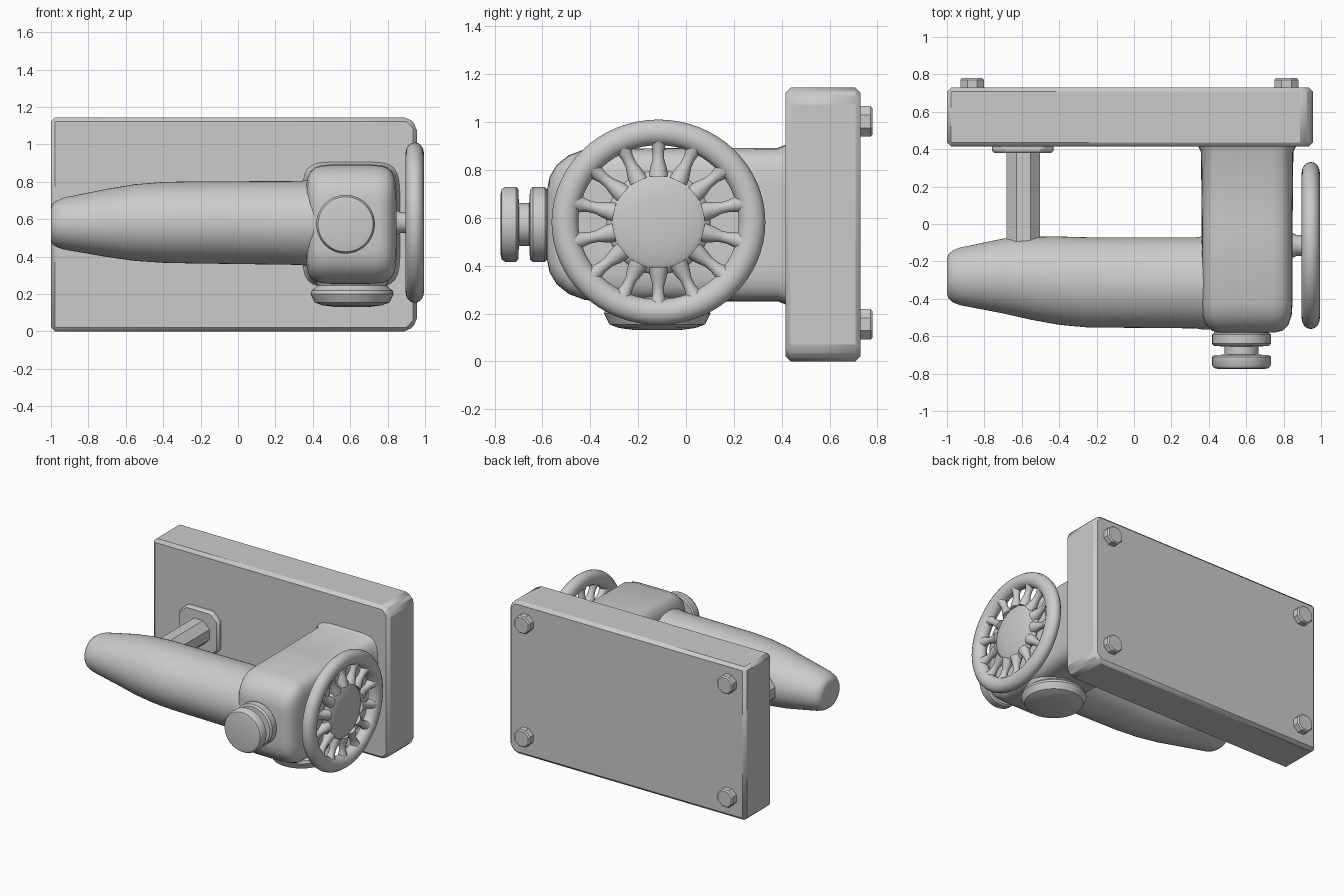
import bpy, bmesh, math

if "Cube" in bpy.data.objects:
    bpy.data.objects.remove(bpy.data.objects["Cube"])

AXES = {'x': lambda t, a, b: (t, a, b),
        'y': lambda t, a, b: (a, t, b),
        'z': lambda t, a, b: (a, b, t)}


def smooth(ob, angle=35):
    bpy.ops.object.select_all(action='DESELECT')
    ob.select_set(True)
    bpy.context.view_layer.objects.active = ob
    bpy.ops.object.shade_smooth_by_angle(angle=math.radians(angle))


def finish(name, bm, bevel=0, segs=1, angle=35):
    bmesh.ops.recalc_face_normals(bm, faces=bm.faces)
    me = bpy.data.meshes.new(name)
    bm.to_mesh(me)
    bm.free()
    ob = bpy.data.objects.new(name, me)
    bpy.context.collection.objects.link(ob)
    if bevel:
        m = ob.modifiers.new("bevel", 'BEVEL')
        m.width, m.segments, m.limit_method = bevel, segs, 'ANGLE'
    smooth(ob, angle)
    return ob


def loft(name, axis, rings, n=48, p=2, turn=0, angle=35):
    """Skin rings of (position, centre a, centre b, radius a, radius b); p squares the section."""
    bm = bmesh.new()
    loops = []
    for t, ca, cb, ra, rb in rings:
        loop = []
        for i in range(n):
            th = 2 * math.pi * i / n + turn
            c, s = math.cos(th), math.sin(th)
            r = (abs(c) ** p + abs(s) ** p) ** (-1 / p)
            loop.append(bm.verts.new(AXES[axis](t, ca + ra * r * c, cb + rb * r * s)))
        loops.append(loop)
    for l0, l1 in zip(loops, loops[1:]):
        for i in range(n):
            j = (i + 1) % n
            bm.faces.new((l0[i], l0[j], l1[j], l1[i]))
    bm.faces.new(loops[0])
    bm.faces.new(loops[-1])
    return finish(name, bm, angle=angle)


def turned(name, axis, ca, cb, profile, **kw):
    return loft(name, axis, [(t, ca, cb, r, r) for t, r in profile], **kw)


# base plate with clipped corners on the wheel side
bm = bmesh.new()
outline = [(-1, 0), (0.91, 0), (0.957, 0.05), (0.957, 1.095), (0.91, 1.145), (-1, 1.145)]
face = bm.faces.new([bm.verts.new((x, 0.415, z)) for x, z in outline])
ext = bmesh.ops.extrude_face_region(bm, geom=[face])
for v in ext['geom']:
    if isinstance(v, bmesh.types.BMVert):
        v.co.y = 0.73
finish("base_plate", bm, bevel=0.022, angle=20)

# four feet
for x in (-0.865, 0.815):
    for z in (0.155, 1.003):
        turned("foot", 'y', x, z, [(0.70, 0.069), (0.77, 0.069), (0.78, 0.06)],
               n=8, turn=math.pi / 8, angle=20)

# pillar, flared at the plate and rounded at the free end
cx, cz = 0.605, 0.572
pillar = [(0.44, 0.27, 0.345), (0.412, 0.26, 0.332), (0.385, 0.247, 0.321), (0, 0.243, 0.32),
          (-0.42, 0.243, 0.316), (-0.49, 0.238, 0.29), (-0.54, 0.22, 0.25),
          (-0.57, 0.19, 0.2), (-0.58, 0.15, 0.15)]
loft("pillar", 'y', [(t, cx, cz, a, b) for t, a, b in pillar], n=72, p=6, angle=50)

# tapering arm
loft("arm", 'x', [(-1.0, -0.28, 0.575, 0.09, 0.08), (-0.993, -0.28, 0.575, 0.117, 0.107),
                  (-0.97, -0.28, 0.575, 0.138, 0.124), (-0.93, -0.28, 0.577, 0.154, 0.139),
                  (-0.7, -0.278, 0.58, 0.2, 0.182), (-0.55, -0.29, 0.582, 0.222, 0.205),
                  (-0.4, -0.303, 0.583, 0.236, 0.216), (-0.25, -0.312, 0.583, 0.241, 0.219),
                  (0.33, -0.315, 0.58, 0.243, 0.224), (0.37, -0.315, 0.58, 0.25, 0.23),
                  (0.45, -0.315, 0.58, 0.25, 0.23)], n=56, angle=45)

# needle bar and its seat on the plate
turned("needle_bar", 'y', -0.592, 0.575, [(-0.2, 0.098), (0.39, 0.098)],
       n=8, turn=math.pi / 8, angle=20)
bm = bmesh.new()
bmesh.ops.create_cube(bm, size=1)
for v in bm.verts:
    v.co = (-0.595 + v.co.x * 0.33, 0.405 + v.co.y * 0.05, 0.575 + v.co.z * 0.33)
bmesh.ops.bevel(bm, geom=[e for e in bm.edges if abs(e.verts[0].co.y - e.verts[1].co.y) > 0.01],
                offset=0.06, segments=1, affect='EDGES')
finish("needle_seat", bm, bevel=0.012, angle=20)

# tension knob on the front of the pillar
turned("tension_knob", 'y', 0.575, 0.573,
       [(-0.54, 0.145), (-0.582, 0.148), (-0.59, 0.157), (-0.64, 0.157), (-0.652, 0.145),
        (-0.655, 0.09), (-0.698, 0.09), (-0.701, 0.147), (-0.71, 0.157),
        (-0.755, 0.157), (-0.77, 0.147), (-0.776, 0.12)])

# round cap on the underside
turned("side_cap", 'z', 0.61, -0.12,
       [(0.29, 0.2), (0.245, 0.185), (0.23, 0.2), (0.22, 0.216), (0.2, 0.222),
        (0.155, 0.2), (0.14, 0.16), (0.132, 0.1)])

# hand wheel: rim, hub, spokes and axle
wx, wy, wz = 0.945, -0.115, 0.582
bpy.ops.mesh.primitive_torus_add(major_segments=64, minor_segments=16, major_radius=0.385,
                                 minor_radius=0.055, location=(wx, wy, wz),
                                 rotation=(0, math.pi / 2, 0))
rim = bpy.context.object
rim.name = "wheel_rim"
rim.scale = (0.975, 1.015, 0.88)
smooth(rim, 60)
turned("wheel_hub", 'x', wy, wz,
       [(0.905, 0.15), (0.915, 0.2), (0.935, 0.218), (0.953, 0.21),
        (0.968, 0.175), (0.979, 0.11), (0.983, 0.04)], angle=60)
COUNT = 14
for i in range(COUNT):
    spoke = turned("wheel_spoke", 'z', 0, 0,
                   [(0.19, 0.042), (0.23, 0.034), (0.265, 0.024), (0.3, 0.024),
                    (0.33, 0.032), (0.365, 0.042)], n=12, angle=60)
    spoke.location = (wx, wy, wz)
    spoke.rotation_euler.x = 2 * math.pi * i / COUNT
turned("wheel_axle", 'x', wy, wz, [(0.8, 0.075), (0.85, 0.065), (0.87, 0.055), (0.93, 0.06)])
